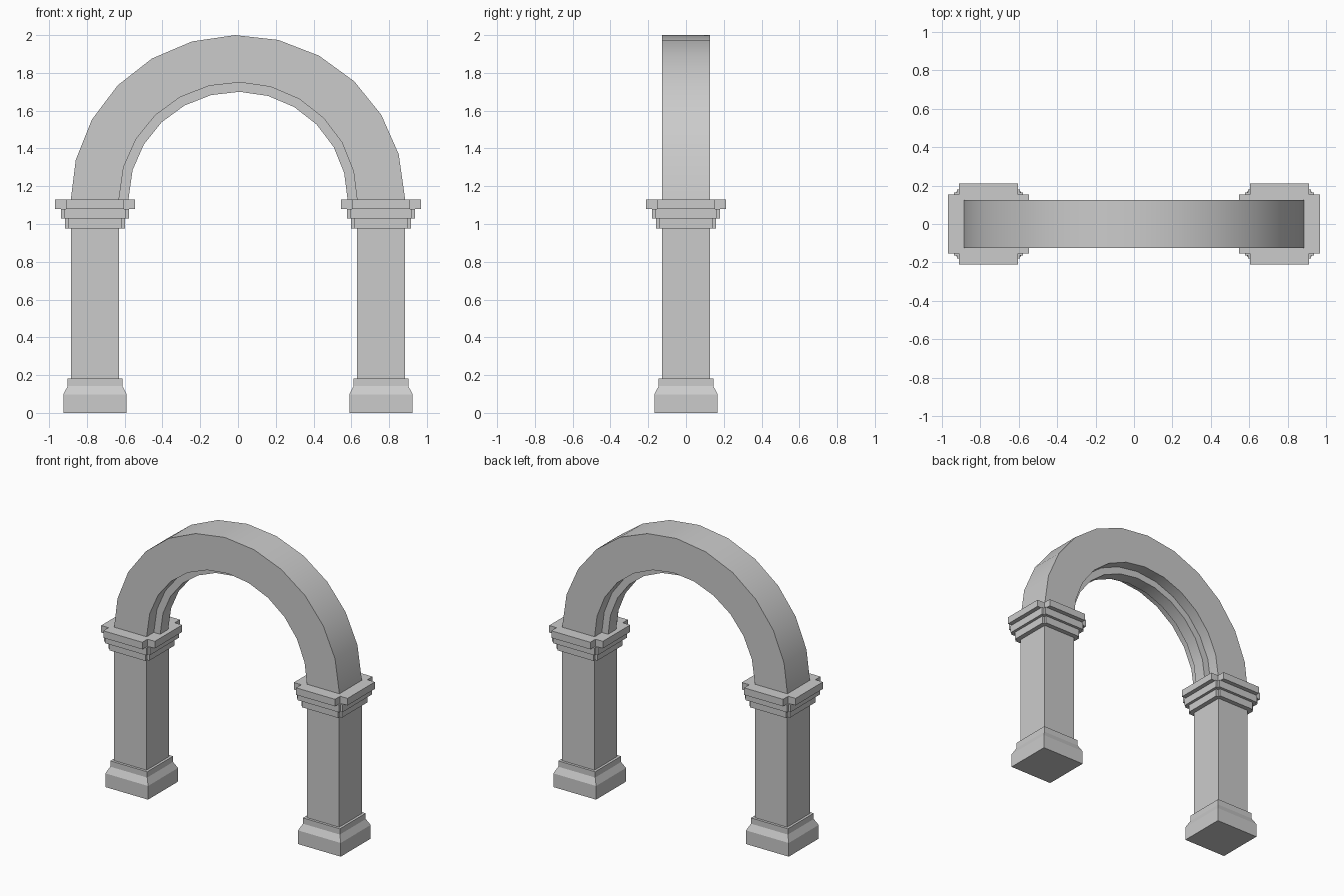
import bpy, bmesh, math

if "Cube" in bpy.data.objects:
    bpy.data.objects.remove(bpy.data.objects["Cube"])

PX = 0.757       # pillar centre
SPRING = 1.13    # height where the arch starts
SEGS = 12


def finish(name, bm, smooth=False):
    bmesh.ops.recalc_face_normals(bm, faces=bm.faces)
    me = bpy.data.meshes.new(name)
    bm.to_mesh(me)
    bm.free()
    ob = bpy.data.objects.new(name, me)
    bpy.context.collection.objects.link(ob)
    if smooth:
        bpy.ops.object.select_all(action='DESELECT')
        ob.select_set(True)
        bpy.context.view_layer.objects.active = ob
        bpy.ops.object.shade_smooth_by_angle(angle=math.radians(30))
    return ob


def square(h):
    return [(-h, -h), (h, -h), (h, h), (-h, h)]


def cross(h, a):
    # square outline with notched corners: reach h, arm half-width a
    quarter = [(h, -a), (h, a), (a, a)]
    pts = []
    for _ in range(4):
        pts += quarter
        quarter = [(-y, x) for x, y in quarter]
    return pts


def skin(bm, rings):
    # joins matching rings of points into a closed solid
    loops = [[bm.verts.new(p) for p in ring] for ring in rings]
    n = len(loops[0])
    for a, b in zip(loops, loops[1:]):
        for i in range(n):
            j = (i + 1) % n
            bm.faces.new((a[i], a[j], b[j], b[i]))
    bm.faces.new(loops[0][::-1])
    bm.faces.new(loops[-1])


def stack(bm, cx, levels):
    skin(bm, [[(cx + x, y, z) for x, y in outline] for outline, z in levels])


for side, cx in (("left", -PX), ("right", PX)):
    # stepped plinth with a sloping shoulder
    bm = bmesh.new()
    stack(bm, cx, [(square(0.168), 0), (square(0.168), 0.097),
                   (square(0.145), 0.142), (square(0.145), 0.183)])
    finish(side + "_base", bm)

    # plain square shaft
    bm = bmesh.new()
    stack(bm, cx, [(square(0.127), 0.183), (square(0.127), 0.975)])
    finish(side + "_shaft", bm)

    # three-tier capital with notched corners
    bm = bmesh.new()
    for h, a, z0, z1 in ((0.160, 0.142, 0.975, 1.028),
                         (0.180, 0.163, 1.028, 1.08),
                         (0.211, 0.153, 1.08, SPRING)):
        stack(bm, cx, [(cross(h, a), z0), (cross(h, a), z1)])
    finish(side + "_capital", bm)

# arch: square section with a narrow rib along the underside
D, R = 0.126, 0.045
OUTER, INNER, RIB = (0.885, 0.87, 1.0), (0.63, 0.62, -1.0), (0.58, 0.57, -0.8)
profile = [(OUTER, -D), (OUTER, D), (INNER, D), (INNER, R),
           (RIB, R), (RIB, -R), (INNER, -R), (INNER, -D)]
rings = []
for i in range(SEGS + 1):
    ring = []
    for (rx, rz, shift), y in profile:
        t = 180 * i / SEGS + (shift if 0 < i < SEGS else 0)
        t = math.radians(t)
        ring.append((rx * math.cos(t), y, SPRING + rz * math.sin(t)))
    rings.append(ring)
bm = bmesh.new()
skin(bm, rings)
finish("arch", bm, smooth=True)
